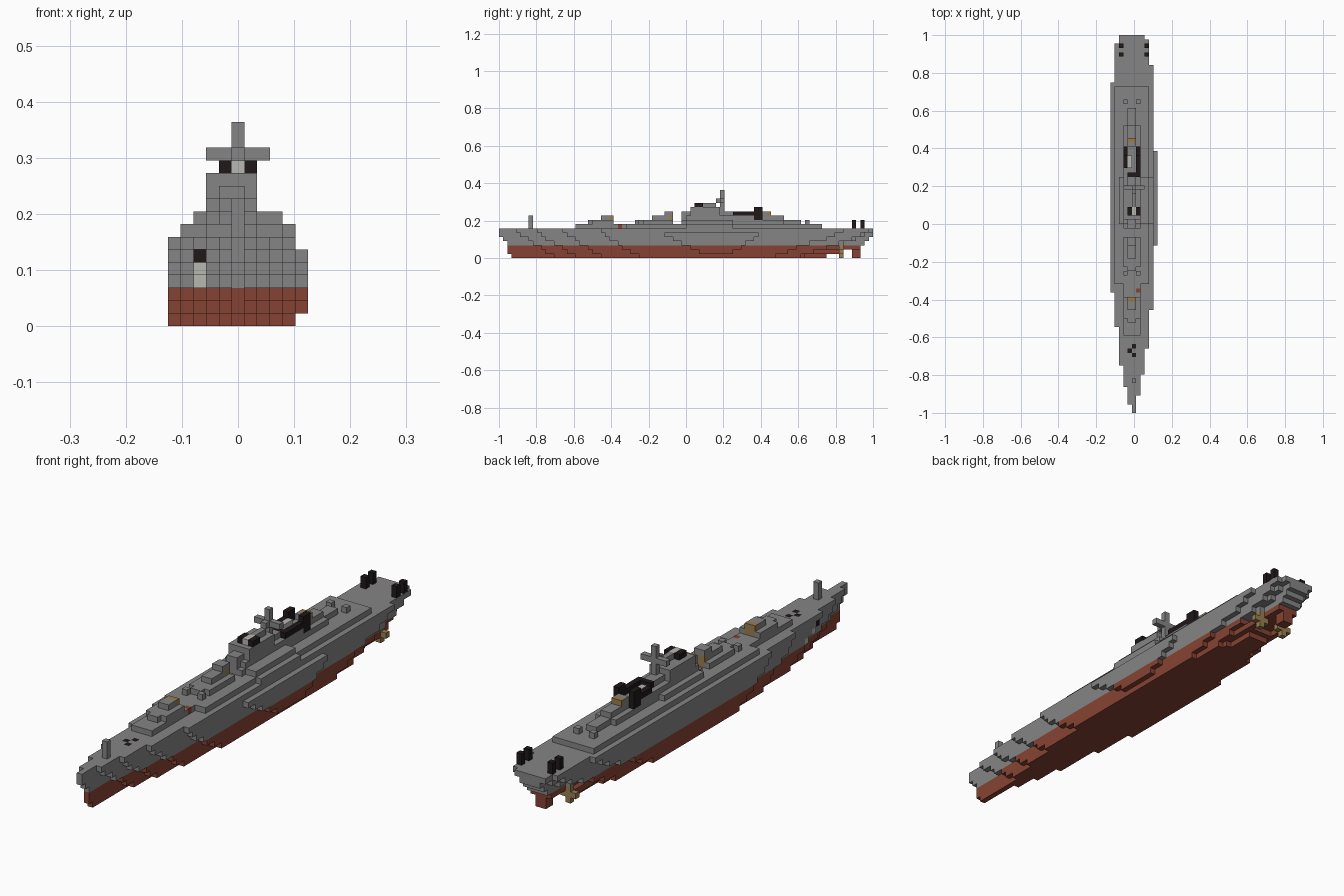
import bpy, bmesh
from mathutils import Vector

cube = bpy.data.objects.get("Cube")
if cube:
    bpy.data.objects.remove(cube)

U = 2 / 88          # edge length of one block
parts = {}          # part name -> {cell: colour index}

COLOURS = [("hull_grey", (0.235, 0.235, 0.235)),
           ("keel_red", (0.24, 0.055, 0.033)),
           ("black_metal", (0.014, 0.009, 0.01)),
           ("brass_tan", (0.32, 0.21, 0.08)),
           ("light_grey", (0.48, 0.48, 0.45))]
GREY, RED, BLACK, TAN, LIGHT = range(5)
materials = []
for name, rgb in COLOURS:
    m = bpy.data.materials.new(name)
    m.use_nodes = True
    m.diffuse_color = (*rgb, 1)
    m.node_tree.nodes["Principled BSDF"].inputs["Base Color"].default_value = (*rgb, 1)
    materials.append(m)


def row(y):
    return round((y + 1) / U)


def box(part, colour, columns, y0, y1, levels):
    """Fill blocks: columns inclusive from the centre line, levels bottom to top."""
    cells = parts.setdefault(part, {})
    for i in range(columns[0], columns[1] + 1):
        for j in range(row(y0), row(y1)):
            for k in range(*levels):
                cells[i, j, k] = colour


# Hull: each column runs from bow to stern, shortening toward the keel
bow = [-0.36, -0.54, -0.75, -0.86, -0.95, -1.0, -0.9, -0.79, -0.65, -0.45]
stern = [0.75, 0.96, 1, 1, 1, 1, 1, 1, 0.98, 0.84]
bow_cut = [0.2, 0.15, 0.12, 0.09, 0.05, 0.02, 0]
stem_cut = [0.07, 0.05, 0.05, 0.05, 0.02, 0, 0]
stern_mid = [0.25, 0.22, 0.07, 0.05, 0.02, 0, 0]
stern_side = [0.36, 0.3, 0.24, 0.17, 0.1, 0.05, 0]
for c in range(10):
    i = c - 5
    fore = stem_cut if i == 0 else bow_cut
    aft = stern_mid if -3 < i < 2 else stern_side
    for k in range(7):
        box("hull", RED if k < 3 else GREY, (i, i),
            bow[c] + fore[k], stern[c] - aft[k], (k, k + 1))

# Bulge on the left flank
for k in range(1, 6):
    box("side_bulge", RED if k < 3 else GREY, (5, 5),
        -0.11 + (5 - k) * 0.045, 0.39 - (5 - k) * 0.035, (k, k + 1))

# Raised decks
box("main_deck", GREY, (-4, 3), -0.31, 0.73, (7, 8))
box("main_deck", GREY, (-4, 4), 0.01, 0.25, (7, 8))
box("fore_deck_step", GREY, (-2, 1), -0.59, -0.31, (7, 8))
box("upper_deck", GREY, (-3, 3), 0.0, 0.25, (8, 9))
box("upper_deck", GREY, (-2, 1), -0.02, 0.52, (8, 9))

# Forward gun houses with brass backs
for y0, y1, base in ((-0.52, -0.39, 8), (-0.25, -0.07, 8)):
    box("gun_house", GREY, (-2, 1), y0 + 0.02, y1, (base, base + 1))
    box("gun_house", GREY, (-1, 0), y0, y1, (base, base + 1))
    box("gun_house", GREY, (-1, 0), y0 + 0.06, y1 - 0.01, (base + 1, base + 2))
    box("gun_back", TAN, (-1, 0), y1 - 0.02, y1, (base, base + 2))
box("gun_house", GREY, (-1, 0), -0.11, -0.07, (10, 11))
box("deck_marker", RED, (1, 1), -0.37, -0.35, (7, 8))

# Bridge
box("bridge", GREY, (-2, 1), 0.0, 0.25, (9, 10))
box("bridge", GREY, (-1, 0), -0.02, 0.25, (9, 11))
box("bridge", GREY, (-2, 1), 0.02, 0.18, (10, 12))
box("bridge_top", LIGHT, (0, 0), 0.05, 0.09, (12, 13))
box("bridge_top", GREY, (0, 0), 0.09, 0.16, (12, 13))
for i in (-1, 1):
    box("lookout", BLACK, (i, i), 0.05, 0.09, (12, 13))

# Mast with yard
box("mast", GREY, (0, 0), 0.18, 0.205, (11, 16))
box("mast_yard", GREY, (-2, 2), 0.18, 0.205, (13, 14))
box("mast_yard", GREY, (0, 0), 0.16, 0.205, (13, 14))

# Black launcher frame behind the mast
box("launcher_base", GREY, (-2, 1), 0.25, 0.41, (9, 10))
box("launcher_base", LIGHT, (-1, -1), 0.3, 0.37, (10, 11))
box("launcher_frame", BLACK, (1, 1), 0.25, 0.41, (10, 11))
box("launcher_frame", BLACK, (-2, -2), 0.3, 0.41, (10, 11))
box("launcher_frame", BLACK, (-1, 1), 0.25, 0.28, (10, 11))
for i in (-2, 1):
    box("launcher_post", BLACK, (i, i), 0.36, 0.41, (9, 12))

# Aft steps and gun
box("aft_house", GREY, (-1, 0), 0.41, 0.455, (9, 11))
box("aft_house", TAN, (-1, 0), 0.44, 0.455, (10, 11))
box("aft_house", GREY, (-1, 0), 0.41, 0.52, (9, 10))
box("aft_step", GREY, (-1, 0), 0.52, 0.61, (8, 9))

# Bow flagstaff, anchor gear and stern posts
box("flagstaff", GREY, (0, 0), -0.84, -0.82, (7, 10))
for y in (-0.71, -0.66):
    box("anchor_gear", BLACK, (0, 0), y, y + 0.023, (6, 7))
box("anchor_gear", BLACK, (-1, -1), -0.69, -0.667, (6, 7))
box("anchor", BLACK, (-3, -3), -0.73, -0.707, (5, 6))
box("anchor", LIGHT, (-3, -3), -0.7, -0.677, (4, 5))
box("anchor", LIGHT, (-3, -3), -0.67, -0.647, (3, 4))
for i in (-3, 3):
    for y in (0.887, 0.932):
        box("stern_post", BLACK, (i, i), y, y + 0.023, (7, 9))

# Small deck fittings
for y, i in ((-0.27, -2), (-0.27, 1), (0.63, -2), (0.63, 1)):
    box("deck_fitting", GREY, (i, i), y, y + 0.023, (8, 9))

# Rudder, shafts and propellers
box("rudder", RED, (-1, 0), 0.887, 0.932, (0, 2))
for i in (-3, 2):
    box("shaft", RED, (i, i), 0.7, 0.82, (1, 2))
    box("propeller", TAN, (i - 1, i + 1), 0.82, 0.843, (1, 2))
    box("propeller", TAN, (i, i), 0.82, 0.843, (0, 3))

# Later parts replace earlier blocks so that nothing overlaps
owner = {}
for name, cells in parts.items():
    for cell in cells:
        owner[cell] = name

AXES = [(a, s) for a in range(3) for s in (-1, 1)]


def build(name, cells):
    bm = bmesh.new()
    for cell, colour in cells.items():
        if owner[cell] != name:
            continue
        centre = Vector((cell[0], cell[1] + 0.5 - 44, cell[2] + 0.5))
        for axis, sign in AXES:
            near = list(cell)
            near[axis] += sign
            if tuple(near) in owner:
                continue
            n, u = Vector(), Vector()
            n[axis], u[(axis + 1) % 3] = sign * 0.5, 0.5
            v = n.cross(u) * 2
            corners = (u + v, v - u, -u - v, u - v)
            face = bm.faces.new([bm.verts.new((centre + n + c) * U) for c in corners])
            face.material_index = colour
    bmesh.ops.remove_doubles(bm, verts=bm.verts, dist=U / 100)
    mesh = bpy.data.meshes.new(name)
    bm.to_mesh(mesh)
    bm.free()
    for m in materials:
        mesh.materials.append(m)
    bpy.context.collection.objects.link(bpy.data.objects.new(name, mesh))


for name, cells in parts.items():
    build(name, cells)
